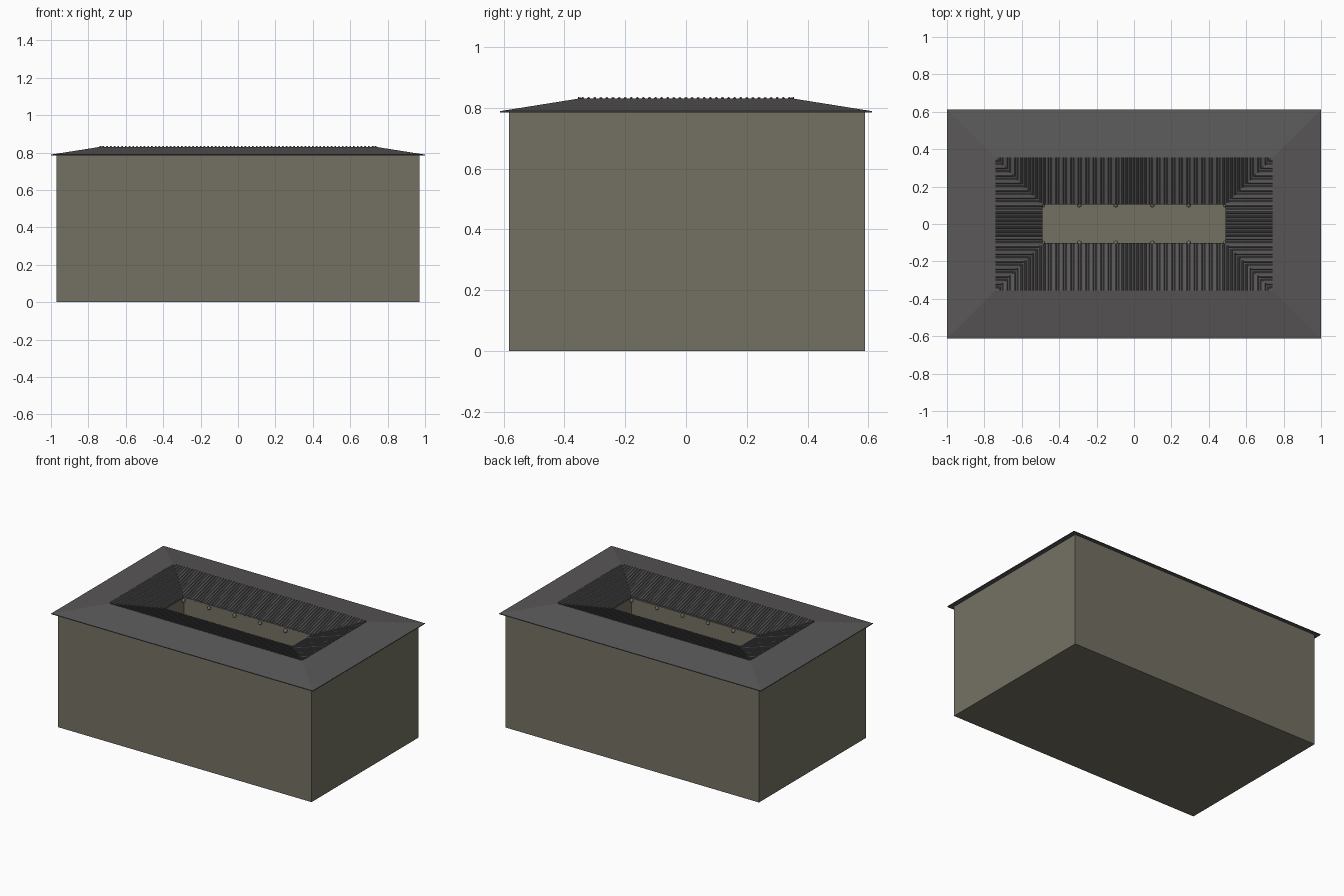
import bpy
import bmesh
import math
from mathutils import Vector

if "Cube" in bpy.data.objects:
    bpy.data.objects.remove(bpy.data.objects["Cube"])


def material(name, rgb):
    m = bpy.data.materials.new(name)
    m.use_nodes = True
    m.diffuse_color = (*rgb, 1)
    node = m.node_tree.nodes["Principled BSDF"]
    node.inputs["Base Color"].default_value = (*rgb, 1)
    node.inputs["Roughness"].default_value = 0.9
    return m


plaster = material("khaki plaster", (0.175, 0.165, 0.125))
slate = material("grey slate", (0.102, 0.097, 0.097))

# Half sizes of the inner well and of the ridge around it
WELL_X, WELL_Y, EAVE_Z = 0.49, 0.105, 0.765
RUN, RIDGE_Z = 0.25, 0.830
RIDGE_X, RIDGE_Y = WELL_X + RUN, WELL_Y + RUN


def finish(name, bm, mat):
    bmesh.ops.recalc_face_normals(bm, faces=bm.faces)
    mesh = bpy.data.meshes.new(name)
    bm.to_mesh(mesh)
    bm.free()
    mesh.materials.append(mat)
    ob = bpy.data.objects.new(name, mesh)
    bpy.context.collection.objects.link(ob)
    return ob


def loft(name, rings, mat, closed=False):
    """Join rectangular rings given as (half x, half y, z)."""
    bm = bmesh.new()
    loops = [[bm.verts.new((sx * hx, sy * hy, z))
              for sx, sy in ((-1, -1), (1, -1), (1, 1), (-1, 1))]
             for hx, hy, z in rings]
    pairs = list(zip(loops, loops[1:]))
    if closed:
        pairs.append((loops[-1], loops[0]))
    else:
        bm.faces.new(loops[0])
        bm.faces.new(loops[-1])
    for a, b in pairs:
        for i in range(4):
            j = (i + 1) % 4
            bm.faces.new((a[i], a[j], b[j], b[i]))
    return finish(name, bm, mat)


# Outer walls, base, inner well walls and courtyard floor
body = loft("walls_and_courtyard", [
    (0.97, 0.585, 0), (0.97, 0.585, 0.784),
    (WELL_X, WELL_Y, EAVE_Z - 0.006), (WELL_X, WELL_Y, 0.03)], plaster)
body.location.y = 0.003

# Roof rising to the ridge, then falling inward to the well
loft("roof", [
    (WELL_X, WELL_Y, EAVE_Z - 0.004), (0.96, 0.57, 0.784),
    (1.0, 0.612, 0.784), (1.0, 0.612, 0.789),
    (RIDGE_X, RIDGE_Y, RIDGE_Z), (WELL_X, WELL_Y, EAVE_Z)],
    slate, closed=True)


def add_roll(bm, start, end, across, radius):
    """Half-round tile roll between two points."""
    rows = []
    for p in (start, end):
        rows.append([bm.verts.new(p + across * radius * math.cos(a)
                                  + Vector((0, 0, radius * math.sin(a))))
                     for a in (math.pi * k / 4 for k in range(5))])
    a, b = rows
    for k in range(4):
        bm.faces.new((a[k], a[k + 1], b[k + 1], b[k]))
    bm.faces.new(a)
    bm.faces.new(b)


# Tile rolls down each inner slope, cut short at the valleys
def tile_slope(name, out, half_well, well_distance, pitch=0.02):
    bm = bmesh.new()
    across = Vector((-out.y, out.x, 0))
    count = int((half_well + RUN) / pitch)
    for i in range(-count, count + 1):
        t = i * pitch
        cut = max(0, abs(t) - half_well)
        if RUN - cut < pitch / 2:
            continue
        top = across * t + out * (well_distance + RUN)
        low = across * t + out * (well_distance + cut)
        top.z = RIDGE_Z
        low.z = EAVE_Z + (RIDGE_Z - EAVE_Z) * cut / RUN
        add_roll(bm, top, low, across, 0.0055)
    finish(name, bm, slate)


for side, s in (("front", -1), ("back", 1)):
    tile_slope(side + "_roof_tiles", Vector((0, s, 0)), WELL_X, WELL_Y)
for side, s in (("right", -1), ("left", 1)):
    tile_slope(side + "_roof_tiles", Vector((s, 0, 0)), WELL_Y, WELL_X)

# Small round brackets under the inner eaves and low floor ribs
for side, s in (("front", -1), ("back", 1)):
    for i in range(6):
        x = (i - 2.5) * 0.195
        bpy.ops.mesh.primitive_uv_sphere_add(
            segments=10, ring_count=6, radius=0.013,
            location=(x, s * (WELL_Y - 0.004), EAVE_Z - 0.022))
        knob = bpy.context.object
        knob.name = f"{side}_eave_knob_{i + 1}"
        knob.data.materials.append(plaster)
        if 0 < i < 5:
            bpy.ops.mesh.primitive_cube_add(
                size=1, location=(x, s * 0.068, 0.032))
            rib = bpy.context.object
            rib.name = f"{side}_floor_rib_{i}"
            rib.scale = (0.005, 0.075, 0.006)
            rib.data.materials.append(plaster)
